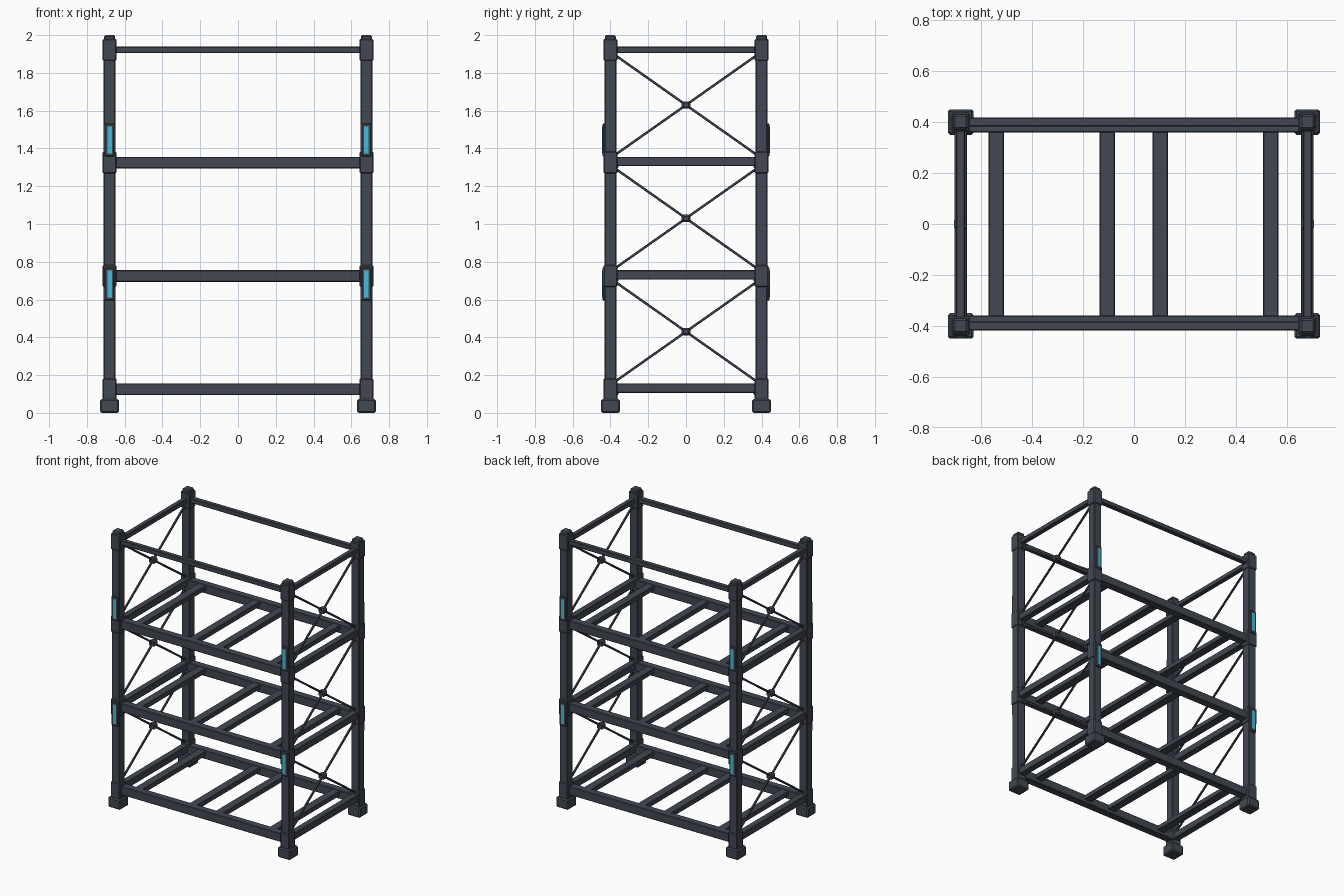
import bpy
from math import atan2, hypot

if "Cube" in bpy.data.objects:
    bpy.data.objects.remove(bpy.data.objects["Cube"])


def material(name, color):
    m = bpy.data.materials.new(name)
    m.diffuse_color = color
    m.use_nodes = True
    m.node_tree.nodes["Principled BSDF"].inputs["Base Color"].default_value = m.diffuse_color
    return m


STEEL = material("dark_steel", (0.055, 0.065, 0.085, 1))
GLOW = material("cyan_marker", (0.06, 0.5, 0.72, 1))


def box(name, center, size, bevel=0.004, mat=STEEL, rot_x=0):
    bpy.ops.mesh.primitive_cube_add(size=1, location=center)
    ob = bpy.context.object
    ob.name = name
    ob.scale = size
    bpy.ops.object.transform_apply(location=False, rotation=False, scale=True)
    ob.rotation_euler.x = rot_x
    ob.data.materials.append(mat)
    if bevel:
        mod = ob.modifiers.new("edge_chamfer", 'BEVEL')
        mod.width = bevel
        mod.segments = 1
    return ob


PX, PY = 0.68, 0.40
SIDES = (-1, 1)
LEVELS = (0.125, 0.725, 1.325)

# corner posts with feet, collars, caps and marker lights
for sx in SIDES:
    for sy in SIDES:
        x, y = sx * PX, sy * PY
        box("post", (x, y, 1.02), (0.062, 0.062, 1.90))
        box("foot", (x, y, 0.0365), (0.10, 0.10, 0.073), 0.008)
        for z in LEVELS + (1.922,):
            box("collar", (x, y, z), (0.073, 0.073, 0.115), 0.005)
        box("post_cap", (x, y, 1.985), (0.06, 0.06, 0.03), 0.008)
        for z in (0.682, 1.445):
            box("marker_housing", (x, sy * 0.433, z), (0.054, 0.018, 0.175), 0.005)
            box("marker_light", (x, sy * 0.442, z), (0.024, 0.005, 0.142), 0, GLOW)

# long beams at each shelf level and thin bars at the top
for sy in SIDES:
    for z in LEVELS:
        box("shelf_beam", (0, sy * 0.386, z), (1.32, 0.055, 0.062))
    box("top_bar", (0, sy * PY, 1.922), (1.32, 0.035, 0.035))

# side rails
for sx in SIDES:
    for z in LEVELS:
        box("side_rail", (sx * 0.679, 0, z + 0.006), (0.048, 0.75, 0.05))
    box("top_side_rail", (sx * PX, 0, 1.922), (0.035, 0.75, 0.035))

# cross slats on every shelf
for z in LEVELS:
    for x in (-0.54, -0.105, 0.103, 0.536):
        box("shelf_slat", (x, 0, z + 0.01), (0.06, 0.735, 0.035), 0.003)

# crossed side braces with a joint block at the middle
dy, dz = 0.76, 0.535
for sx in SIDES:
    for z in (0.43, 1.03, 1.63):
        for s in SIDES:
            box("side_brace", (sx * PX, 0, z), (0.013, hypot(dy, dz), 0.013), 0.002,
                rot_x=s * atan2(dz, dy))
        box("brace_joint", (sx * PX, 0, z), (0.05, 0.045, 0.038), 0.008)
